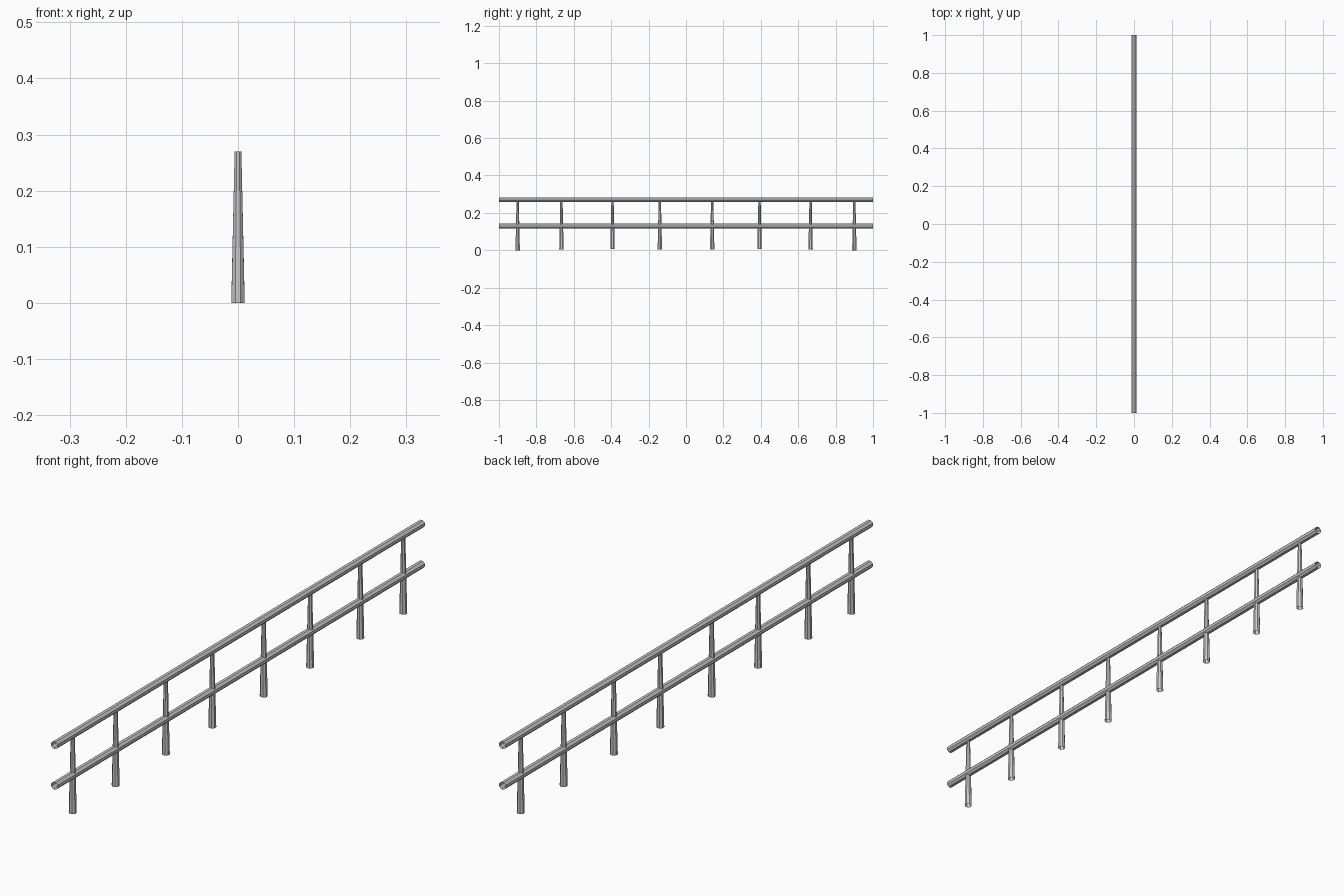
import bpy, bmesh
from math import cos, sin, pi

if "Cube" in bpy.data.objects:
    bpy.data.objects.remove(bpy.data.objects["Cube"])

SIDES = 8


def tube(name, rings, axis):
    """Open-ended faceted tube; rings are (centre, radius) along the y or z axis."""
    bm = bmesh.new()
    loops = []
    for (x, y, z), r in rings:
        loop = []
        for i in range(SIDES):
            a = 2 * pi * (i + 0.5) / SIDES
            u, v = r * cos(a), r * sin(a)
            co = (x + u, y, z + v) if axis == 'Y' else (x + u, y + v, z)
            loop.append(bm.verts.new(co))
        loops.append(loop)
    for lo, hi in zip(loops, loops[1:]):
        for i in range(SIDES):
            j = (i + 1) % SIDES
            face = (lo[i], lo[j], hi[j], hi[i])
            bm.faces.new(face if axis == 'Z' else face[::-1])
    mesh = bpy.data.meshes.new(name)
    bm.to_mesh(mesh)
    bm.free()
    obj = bpy.data.objects.new(name, mesh)
    bpy.context.collection.objects.link(obj)
    return obj


# Two long horizontal rails
for name, z in (("top_rail", 0.27), ("lower_rail", 0.13)):
    tube(name, [((0, -1, z), 0.0133), ((0, 1, z), 0.0133)], 'Y')

# Tapered posts, mirrored either side of the middle
for n, (y, foot) in enumerate(((0.14, 0.005), (0.393, 0.008), (0.666, 0.004), (0.90, 0.0))):
    for side, s in (("left", -1), ("right", 1)):
        tube(f"post_{side}_{n + 1}", [((0, s * y, foot), 0.0128), ((0, s * y, 0.27), 0.0065)], 'Z')
